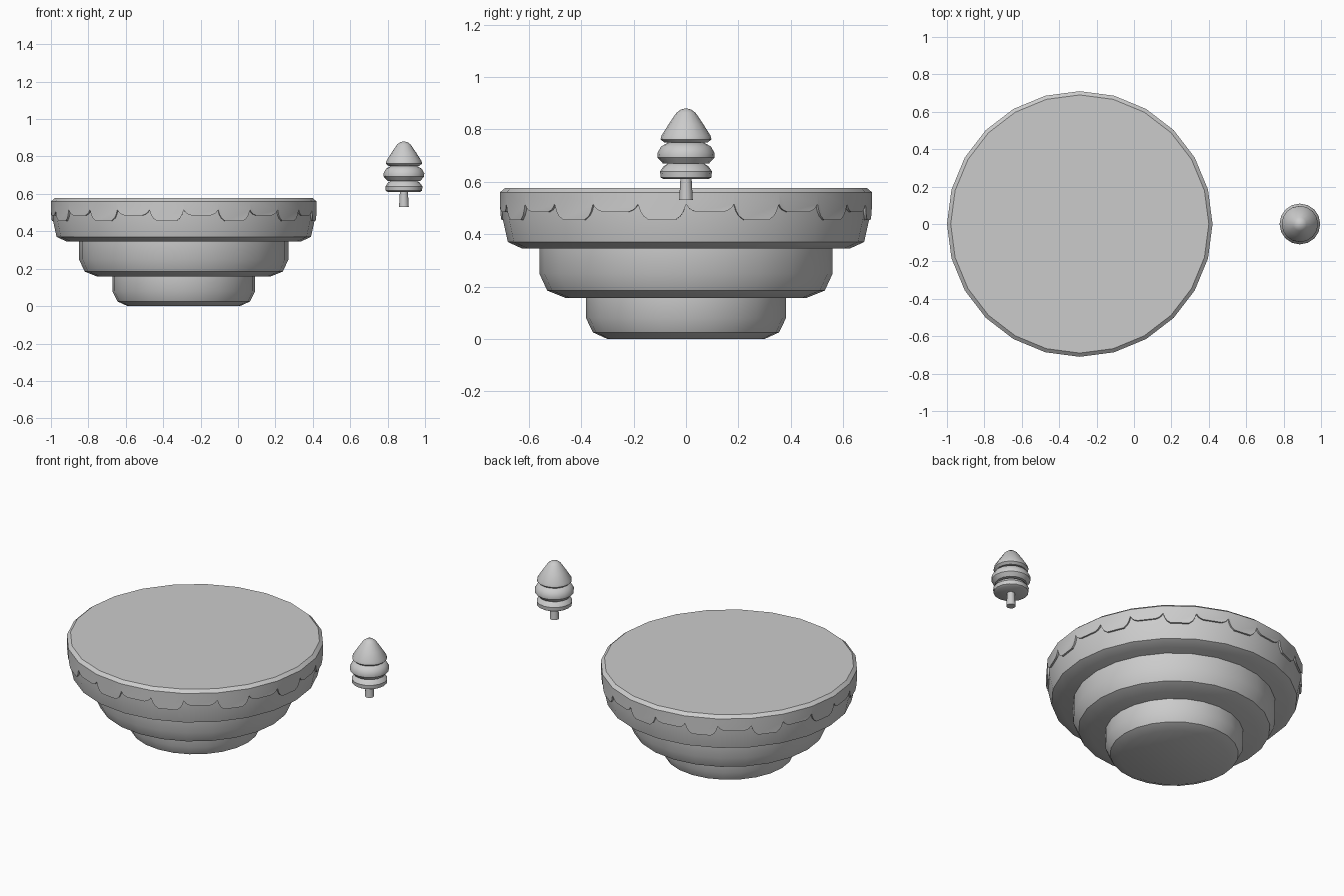
import bpy, bmesh, math
from mathutils import Vector

if "Cube" in bpy.data.objects:
    bpy.data.objects.remove(bpy.data.objects["Cube"])


def finish(bm, name, loc, angle=32):
    bmesh.ops.remove_doubles(bm, verts=bm.verts, dist=1e-5)
    bmesh.ops.recalc_face_normals(bm, faces=bm.faces)
    mesh = bpy.data.meshes.new(name)
    bm.to_mesh(mesh)
    bm.free()
    ob = bpy.data.objects.new(name, mesh)
    bpy.context.collection.objects.link(ob)
    ob.location = loc
    bpy.ops.object.select_all(action='DESELECT')
    ob.select_set(True)
    bpy.context.view_layer.objects.active = ob
    bpy.ops.object.shade_smooth_by_angle(angle=math.radians(angle))
    return ob


def polar(r, a, z):
    return Vector((r * math.cos(a), r * math.sin(a), z))


def lathe(name, profile, loc, sides):
    """Revolve (radius, height) points, bottom to top, and cap both ends."""
    bm = bmesh.new()
    rings = [[bm.verts.new(polar(r, math.tau * i / sides, z)) for i in range(sides)]
             for r, z in profile]
    for lo, hi in zip(rings, rings[1:]):
        for i in range(sides):
            j = (i + 1) % sides
            bm.faces.new((lo[i], lo[j], hi[j], hi[i]))
    bm.faces.new(rings[0][::-1])
    bm.faces.new(rings[-1])
    return finish(bm, name, loc)


ISLAND = (-0.29, 0, 0)
TREE = (0.887, 0, 0)
SIDES = 24

# Stepped earth layers, narrow at the bottom
lathe("lower_earth", [(0.30, 0), (0.355, 0.025), (0.382, 0.08), (0.382, 0.16)], ISLAND, SIDES)
lathe("middle_earth_layer", [(0.46, 0.157), (0.53, 0.185), (0.56, 0.25), (0.56, 0.348)], ISLAND, SIDES)
lathe("upper_earth", [(0.625, 0.345), (0.68, 0.37), (0.70, 0.46), (0.70, 0.55)], ISLAND, SIDES)

# Grass cap with a scalloped skirt, one scallop per side
bm = bmesh.new()
step = math.tau / SIDES
bm.faces.new([bm.verts.new(polar(0.69, step * i, 0.577)) for i in range(SIDES)])
scallop = [(0, 0), (0.05, 0.45), (0.11, 0.75), (0.22, 1),
           (0.78, 1), (0.89, 0.75), (0.95, 0.45), (1, 0)]
for i in range(SIDES):
    a, b = step * i, step * (i + 1)
    drop = 0.03 if i % 2 == 0 else 0.06

    def hem(r):
        return [bm.verts.new(polar(r, a, 0).lerp(polar(r, b, 0), t) + Vector((0, 0, 0.515 - drop * d)))
                for t, d in scallop]

    top = [bm.verts.new(polar(0.71, k, 0.56)) for k in (a, b)]
    rim = [bm.verts.new(polar(0.69, k, 0.577)) for k in (a, b)]
    outer, inner = hem(0.71), hem(0.695)
    bm.faces.new((top[0], top[1], rim[1], rim[0]))
    bm.faces.new(outer + [top[1], top[0]])
    for k in range(len(scallop) - 1):
        bm.faces.new((outer[k], inner[k], inner[k + 1], outer[k + 1]))
finish(bm, "grass_cap", ISLAND)

# Tree standing to the right
lathe("tree_trunk", [(0.026, 0.53), (0.021, 0.62)], TREE, 12)
lathe("tree_lower_tier", [(0.085, 0.61), (0.097, 0.617), (0.099, 0.64), (0.085, 0.66), (0.06, 0.675)], TREE, 16)
lathe("tree_middle_tier", [(0.088, 0.67), (0.108, 0.692), (0.109, 0.71), (0.095, 0.735), (0.065, 0.752)], TREE, 16)
lathe("tree_top_tier", [(0.083, 0.75), (0.097, 0.762), (0.094, 0.776), (0.066, 0.82),
                        (0.037, 0.863), (0.02, 0.876), (0.004, 0.88)], TREE, 16)
